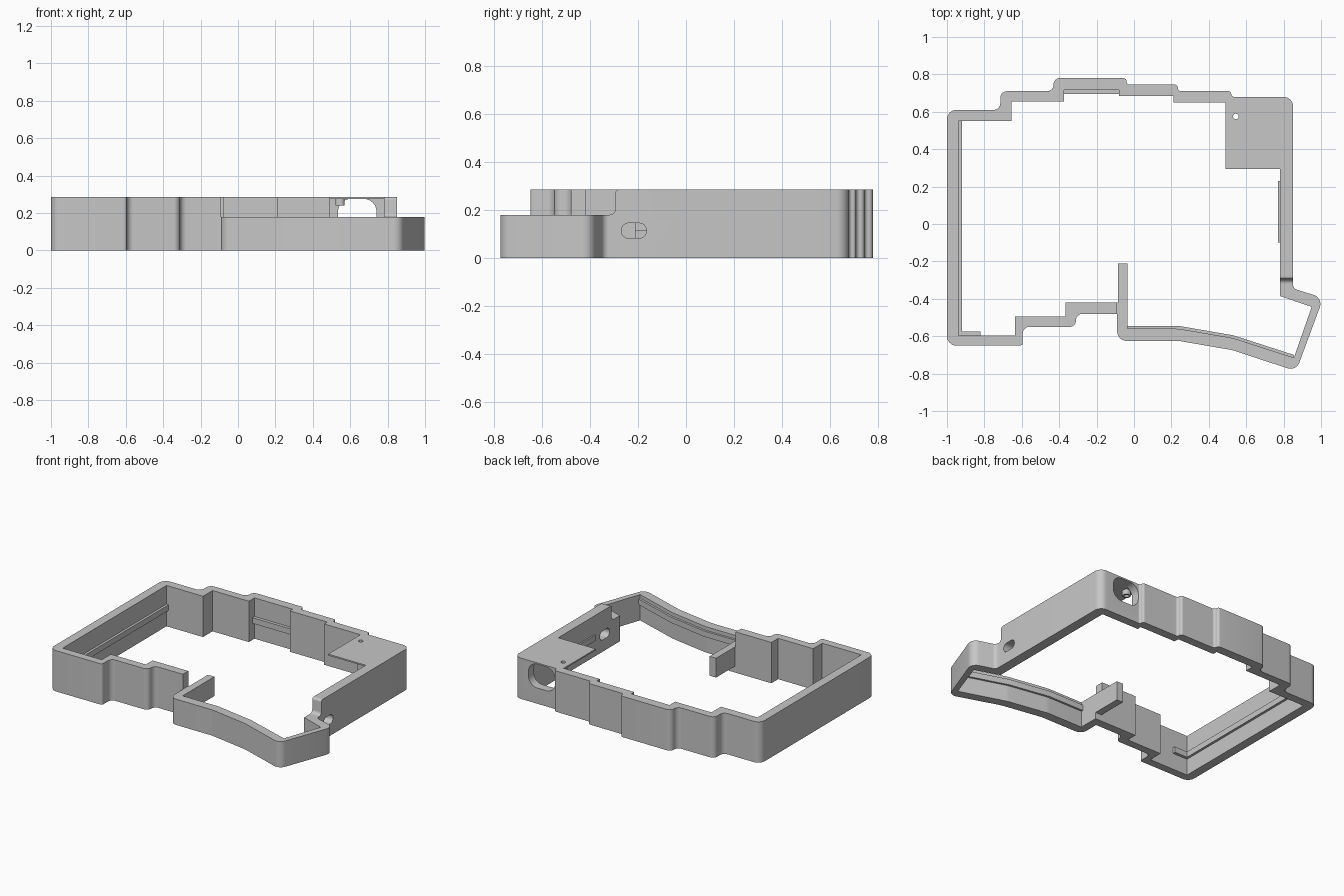
import bpy, bmesh, math
from mathutils import Vector

cube = bpy.data.objects.get("Cube")
if cube:
    bpy.data.objects.remove(cube)

grey = bpy.data.materials.new("case_grey")
grey.use_nodes = True
colour = (0.57, 0.57, 0.57, 1)
grey.diffuse_color = colour
grey.node_tree.nodes["Principled BSDF"].inputs["Base Color"].default_value = colour

TOP, LOW = .285, .18


def rounded(points, steps=6):
    """Round each corner (u, v, radius) of a closed polygon."""
    result = []
    corners = [Vector(p[:2]) for p in points]
    for i, point in enumerate(points):
        corner = corners[i]
        radius = point[2] if len(point) > 2 else 0
        if not radius:
            result.append(corner)
            continue
        before = corners[i - 1] - corner
        after = corners[(i + 1) % len(corners)] - corner
        half = before.angle(after) / 2
        limit = .48 * min(before.length, after.length)
        reach = min(radius / math.tan(half), limit)
        radius = reach * math.tan(half)
        before.normalize()
        after.normalize()
        centre = corner + (before + after).normalized() * radius / math.sin(half)
        start = (corner + before * reach - centre).normalized()
        end = (corner + after * reach - centre).normalized()
        for k in range(steps + 1):
            t = k / steps
            result.append(centre + start.lerp(end, t).normalized() * radius)
    return result


def prism(name, points, low, high, axis="z"):
    """Extrude a rounded polygon along an axis."""
    place = {"x": lambda p, h: (h, p.x, p.y),
             "y": lambda p, h: (p.x, h, p.y),
             "z": lambda p, h: (p.x, p.y, h)}[axis]
    bm = bmesh.new()
    outline = rounded(points)
    face = bm.faces.new([bm.verts.new(place(p, low)) for p in outline])
    moved = bmesh.ops.extrude_face_region(bm, geom=[face])["geom"]
    shift = Vector(place(Vector((0, 0)), high - low))
    bmesh.ops.translate(bm, vec=shift,
                        verts=[g for g in moved if isinstance(g, bmesh.types.BMVert)])
    bmesh.ops.recalc_face_normals(bm, faces=bm.faces)
    mesh = bpy.data.meshes.new(name)
    bm.to_mesh(mesh)
    bm.free()
    mesh.materials.append(grey)
    obj = bpy.data.objects.new(name, mesh)
    bpy.context.collection.objects.link(obj)
    return obj


def rect(left, right, bottom, top, radius=0):
    return [(left, bottom, radius), (right, bottom, radius),
            (right, top, radius), (left, top, radius)]


def cut(cutter, *targets):
    """Subtract the cutter from each target, then discard it."""
    cutter.hide_render = True
    for obj in targets:
        mod = obj.modifiers.new("opening", "BOOLEAN")
        mod.operation, mod.solver, mod.object = "DIFFERENCE", "EXACT", cutter
        bpy.context.view_layer.objects.active = obj
        bpy.ops.object.modifier_apply(modifier=mod.name)
    bpy.data.objects.remove(cutter)


# Tall stepped wall: front left end, round the back, down the right side
R = .035
JOIN = -.265
tall_outer = [(-.09, -.48), (-.31, -.48, R), (-.31, -.55, R), (-.595, -.55, R),
              (-.595, -.65, .015), (-1, -.65, .05), (-1, .61, .05),
              (-.715, .61, R), (-.715, .71, R), (-.43, .71, R), (-.43, .78, R),
              (-.04, .78, R), (-.04, .745, R), (.235, .745, R), (.235, .71, R),
              (.52, .71, R), (.52, .68, R), (.85, .68, .05), (.85, JOIN)]
tall_inner = [(.78, JOIN), (.78, .62), (.49, .62), (.49, .65), (.21, .65),
              (.21, .685), (-.08, .685), (-.08, .717), (-.375, .717),
              (-.375, .655), (-.655, .655), (-.655, .55), (-.937, .55),
              (-.937, -.595), (-.635, -.595), (-.635, -.495), (-.365, -.495),
              (-.365, -.42), (-.09, -.42)]
tall_wall = prism("tall_wall", tall_outer + tall_inner, 0, TOP)

# Low wall round the angled front right corner
low_outer = [(.85, JOIN), (.85, -.345, .03), (1.012, -.395, .05),
             (.867, -.787, .05), (.53, -.675, .2), (.24, -.625, .2),
             (-.09, -.625, .05), (-.09, -.42)]
low_inner = [(-.035, -.42), (-.035, -.56), (.24, -.56, .2), (.53, -.61, .2),
             (.855, -.715), (.95, -.443), (.78, -.385), (.78, JOIN)]
low_wall = prism("low_wall", low_outer[::-1] + low_inner[::-1], 0, LOW)

# Raised inner stub at the end of the low wall
prism("inner_stub", rect(-.085, -.035, -.43, -.21), .045, LOW)

# Curved drop from the tall side wall to the low wall
drop = [(JOIN, TOP), (-.295, TOP, .025), (-.295, LOW, .04), (-.345, LOW), (JOIN, LOW)]
prism("side_drop", drop, .78, .85, "x")

# Thin corner cover with a small boss under it
cover = prism("corner_cover", rect(.49, .8, .295, .64), .275, TOP)
boss = prism("cover_boss", rect(.52, .57, .55, .6, .02), .24, .276)

# Openings: socket at the back, slot at the side, pin hole in the cover
cut(prism("socket_cutter", rect(.535, .74, .11, .275, .065), .6, .75, "y"), tall_wall)
cut(prism("slot_cutter", rect(-.27, -.165, .082, .145, .031), .7, .95, "x"),
    tall_wall, low_wall)
cut(prism("hole_cutter", rect(.53, .56, .56, .59, .015), .2, .3), cover, boss)

# Inner retaining ribs
RIB_LOW, RIB_HIGH = .115, .155
ribs = {"left_rib": rect(-.95, -.92, -.6, .56),
        "back_rib": rect(-.38, -.075, .695, .73),
        "right_rib": rect(.77, .79, -.1, .23),
        "front_left_rib": rect(-.93, -.82, -.6, -.575)}
for name, shape in ribs.items():
    prism(name, shape, RIB_LOW, RIB_HIGH)
path = [(-.04, -.56), (.24, -.56), (.53, -.61), (.855, -.715)]
prism("front_rib", [(x, y - .02) for x, y in path]
      + [(x, y + .015) for x, y in reversed(path)], RIB_LOW, RIB_HIGH)

# Smooth the rounded corners, keep the edges crisp
bpy.ops.object.select_all(action="DESELECT")
for obj in bpy.context.collection.objects:
    if obj.type == "MESH" and grey.name in obj.data.materials:
        obj.select_set(True)
        bpy.context.view_layer.objects.active = obj
bpy.ops.object.shade_smooth_by_angle(angle=math.radians(30))
